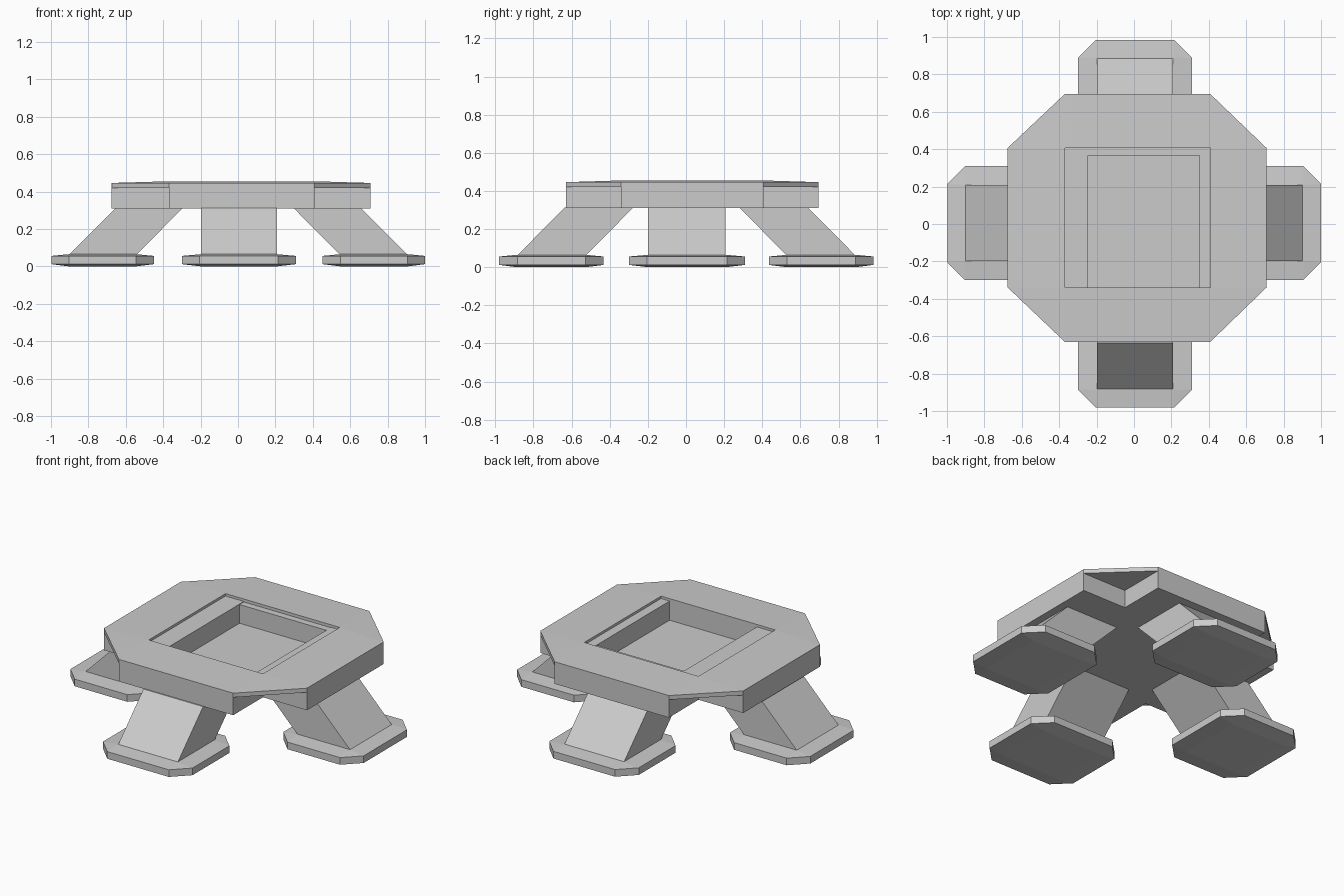
import bpy, bmesh
from mathutils import Vector

if "Cube" in bpy.data.objects:
    bpy.data.objects.remove(bpy.data.objects["Cube"])


def hull(name, pts):
    """Convex solid around a few points."""
    bm = bmesh.new()
    for p in pts:
        bm.verts.new(p)
    bmesh.ops.convex_hull(bm, input=bm.verts[:])
    bmesh.ops.dissolve_limit(bm, angle_limit=0.01, verts=bm.verts[:], edges=bm.edges[:])
    bmesh.ops.recalc_face_normals(bm, faces=bm.faces[:])
    me = bpy.data.meshes.new(name)
    bm.to_mesh(me)
    bm.free()
    ob = bpy.data.objects.new(name, me)
    bpy.context.collection.objects.link(ob)
    return ob


def rect(x0, x1, y0, y1, z):
    return [(x0, y0, z), (x1, y0, z), (x1, y1, z), (x0, y1, z)]


def box(name, x0, x1, y0, y1, z0, z1):
    return hull(name, rect(x0, x1, y0, y1, z0) + rect(x0, x1, y0, y1, z1))


# Outer limits of the table top, and limits of the square pocket
OX, OY = (-0.675, 0.708), (-0.63, 0.695)
IX, IY = (-0.37, 0.408), (-0.34, 0.407)
Z_BOT, Z_SLAB, Z_RIM, Z_TOP = 0.31, 0.42, 0.446, 0.455

# Cross-shaped body: four arms around the pocket, sloping slightly outwards
for i, side in enumerate(("minus", "plus")):
    xi, xo, yi, yo = IX[i], OX[i], IY[i], OY[i]
    hull("arm_x_" + side, [(x, y, z) for y in IY
                           for x, z in ((xi, Z_BOT), (xo, Z_BOT), (xo, Z_RIM), (xi, Z_TOP))])
    hull("arm_y_" + side, [(x, y, z) for x in IX
                           for y, z in ((yi, Z_BOT), (yo, Z_BOT), (yo, Z_RIM), (yi, Z_TOP))])

# Thin triangular corner plates between the arms
for i in (0, 1):
    for j in (0, 1):
        tri = [(IX[i], IY[j], Z_TOP), (OX[i], IY[j], Z_RIM), (IX[i], OY[j], Z_RIM)]
        hull("corner_plate", tri + [(x, y, Z_SLAB) for x, y, z in tri])

# Pocket floor and the ledges along its sides
box("pocket_floor", *IX, *IY, Z_BOT, 0.322)
box("left_ledge", IX[0], -0.245, *IY, 0.322, 0.44)
box("right_ledge", 0.35, IX[1], *IY, 0.322, 0.44)
box("back_ledge", -0.245, 0.35, 0.365, IY[1], 0.322, 0.437)


# Legs and feet, described by outward distance u and sideways distance v
def place(pts, direction, shift):
    d = Vector(direction)
    s = Vector((-d.y, d.x, 0))
    return [d * u + s * v + Vector((0, 0, z)) + Vector(shift) for u, v, z in pts]


def foot_outline(z, grow):
    u0, u1, v = 0.45 - grow, 0.998 + grow, 0.305 + grow
    c = 0.095
    return [(u, s * w, z) for s in (-1, 1)
            for u, w in ((u0, v - c), (u0 + c, v), (u1 - c, v), (u1, v - c))]


legs = {
    "front": ((0, -1, 0), (0.005, 0.018, 0)),
    "back": ((0, 1, 0), (0.005, -0.015, 0)),
    "left": ((-1, 0, 0), (0, 0.005, 0)),
    "right": ((1, 0, 0), (0.002, 0.005, 0)),
}
for name, (d, shift) in legs.items():
    leg = rect(0.545, 0.905, -0.203, 0.203, 0.06) + rect(0.295, 0.655, -0.203, 0.203, 0.312)
    hull(name + "_leg", place(leg, d, shift))
    foot = (rect(0.545, 0.905, -0.203, 0.203, 0.0) + foot_outline(0.012, 0)
            + foot_outline(0.056, 0) + rect(0.545, 0.905, -0.203, 0.203, 0.065))
    hull(name + "_foot", place(foot, d, shift))
